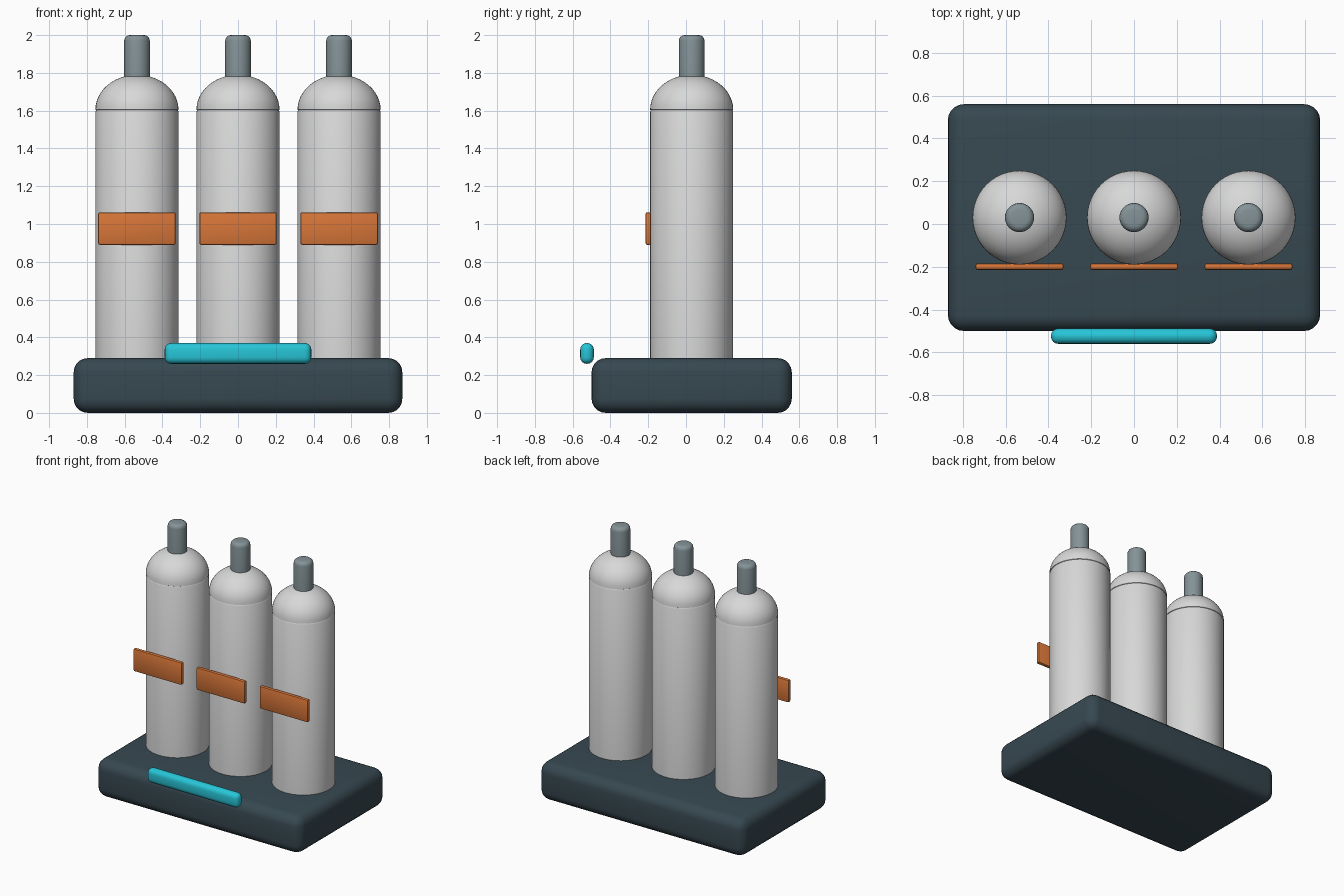
import bpy, bmesh, math
from mathutils import Vector

cube = bpy.data.objects.get("Cube")
if cube:
    bpy.data.objects.remove(cube, do_unlink=True)


def material(name, rgb):
    m = bpy.data.materials.new(name)
    m.use_nodes = True
    m.diffuse_color = (*rgb, 1)
    m.node_tree.nodes["Principled BSDF"].inputs["Base Color"].default_value = (*rgb, 1)
    return m


slate = material("dark slate", (0.038, 0.065, 0.082))
white = material("off white", (0.68, 0.69, 0.68))
metal = material("grey metal", (0.23, 0.29, 0.31))
orange = material("orange", (0.68, 0.18, 0.04))
cyan = material("cyan", (0.02, 0.56, 0.68))


def finish(name, bm, mat):
    bmesh.ops.recalc_face_normals(bm, faces=bm.faces)
    mesh = bpy.data.meshes.new(name)
    bm.to_mesh(mesh)
    bm.free()
    mesh.materials.append(mat)
    ob = bpy.data.objects.new(name, mesh)
    bpy.context.collection.objects.link(ob)
    bpy.ops.object.select_all(action="DESELECT")
    bpy.context.view_layer.objects.active = ob
    ob.select_set(True)
    bpy.ops.object.shade_smooth_by_angle(angle=math.radians(35))
    return ob


def rounded_box(name, low, high, radius, mat, segments=4):
    low, high = Vector(low), Vector(high)
    bm = bmesh.new()
    bmesh.ops.create_cube(bm, size=1)
    for v in bm.verts:
        v.co = (low + high) / 2 + v.co * (high - low)
    bmesh.ops.bevel(bm, geom=bm.edges[:], offset=radius, segments=segments,
                    profile=0.5, affect="EDGES")
    return finish(name, bm, mat)


def lathe(name, profile, x, y, mat, sides=48):
    bm = bmesh.new()
    verts = [bm.verts.new((r, 0, z)) for r, z in profile]
    edges = [bm.edges.new(pair) for pair in zip(verts, verts[1:])]
    bmesh.ops.spin(bm, geom=verts + edges, cent=(0, 0, 0), axis=(0, 0, 1),
                   angle=math.tau, steps=sides, use_merge=True)
    bmesh.ops.remove_doubles(bm, verts=bm.verts, dist=1e-5)
    bmesh.ops.translate(bm, verts=bm.verts, vec=(x, y, 0))
    return finish(name, bm, mat)


def arc(r0, z0, rr, rz, steps):
    """Quarter ellipse from the side up to the top."""
    angles = [math.pi / 2 * i / steps for i in range(steps + 1)]
    return [(r0 + rr * math.cos(a), z0 + rz * math.sin(a)) for a in angles]


# Base block and the light bar in front of it
rounded_box("base", (-0.87, -0.5, 0), (0.87, 0.56, 0.29), 0.075, slate, 5)
rounded_box("light_bar", (-0.388, -0.56, 0.26), (0.388, -0.488, 0.37), 0.034, cyan)

# Three bottles, each with a shallow shoulder seam, a valve and a label plate
tank_y = 0.03
for side, x in (("right", -0.535), ("middle", 0), ("left", 0.535)):
    body = [(0, 0.2), (0.22, 0.2), (0.22, 1.595), (0.216, 1.603)]
    dome = arc(0, 1.605, 0.22, 0.185, 12)
    dome[-1] = (0, dome[-1][1])
    lathe(side + "_bottle", body + dome, x, tank_y, white)
    valve = [(0, 1.72), (0.068, 1.72)] + arc(0.038, 1.97, 0.03, 0.03, 4) + [(0, 2)]
    lathe(side + "_valve", valve, x, tank_y, metal, 32)
    rounded_box(side + "_label", (x - 0.205, -0.214, 0.89), (x + 0.205, -0.184, 1.062),
                0.009, orange, 2)
